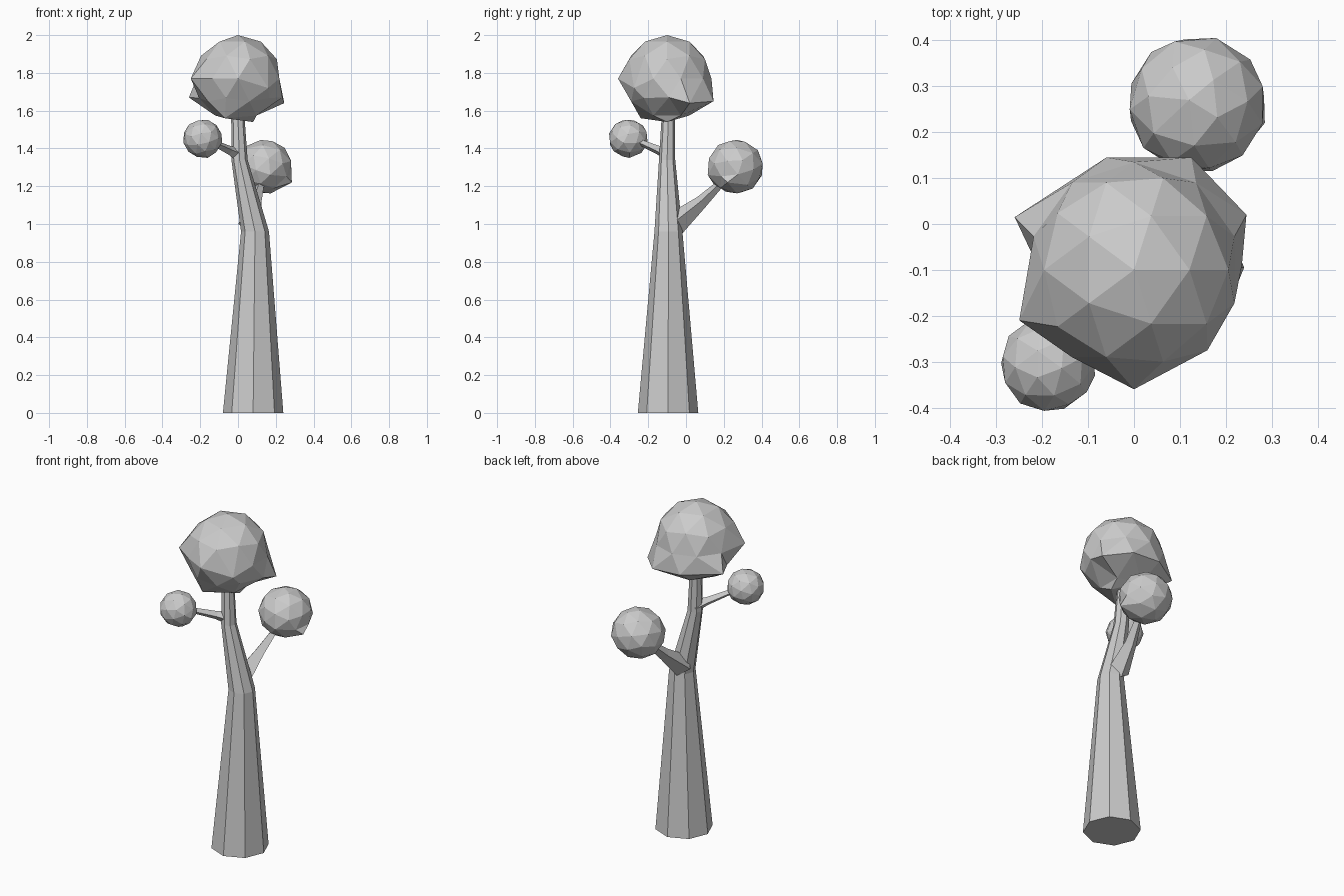
import bpy, bmesh
from math import cos, sin, pi
from mathutils import Vector, Euler

if "Cube" in bpy.data.objects:
    bpy.data.objects.remove(bpy.data.objects["Cube"])


def finish(bm, name):
    bmesh.ops.recalc_face_normals(bm, faces=bm.faces)
    mesh = bpy.data.meshes.new(name)
    bm.to_mesh(mesh)
    bm.free()
    obj = bpy.data.objects.new(name, mesh)
    bpy.context.collection.objects.link(obj)
    return obj


def limb(name, path, sides, upright=False):
    """Tapered tube through (x, y, z, radius) stations, capped at both ends."""
    bm = bmesh.new()
    pts = [Vector(p[:3]) for p in path]
    d = (pts[-1] - pts[0]).normalized()
    if upright:
        u, v = Vector((1, 0, 0)), Vector((0, 1, 0))
    else:
        u = d.cross(Vector((0, 0, 1))).normalized()
        v = u.cross(d)
    rings = []
    for p, st in zip(pts, path):
        rings.append([bm.verts.new(p + st[3] * (u * cos(2 * pi * i / sides) + v * sin(2 * pi * i / sides)))
                      for i in range(sides)])
    for a, b in zip(rings, rings[1:]):
        for i in range(sides):
            j = (i + 1) % sides
            bm.faces.new((a[i], a[j], b[j], b[i]))
    bm.faces.new(rings[0])
    bm.faces.new(rings[-1])
    return finish(bm, name)


def foliage(name, centre, size, pulls=(), rot=(0, 0, 0)):
    """Faceted ball; the vertex closest in direction to each pull is moved there."""
    bm = bmesh.new()
    bmesh.ops.create_icosphere(bm, subdivisions=2, radius=1)
    c, r = Vector(centre), Euler(rot).to_matrix()
    for v in bm.verts:
        p = r @ v.co
        v.co = c + Vector((p.x * size[0], p.y * size[1], p.z * size[2]))
    for target in map(Vector, pulls):
        t = (target - c).normalized()
        best = max(bm.verts, key=lambda v: (v.co - c).normalized().dot(t))
        best.co = target
    return finish(bm, name)


# Octagonal leaning trunk
limb("trunk", [(0.08, -0.095, 0, 0.16), (0.09, -0.093, 0.96, 0.074),
               (0.008, -0.1, 1.34, 0.043), (-0.002, -0.093, 1.60, 0.034)], 8, upright=True)

# Side branches
limb("back_branch", [(0.065, -0.06, 1.0, 0.065), (0.09, 0.08, 1.115, 0.035),
                     (0.13, 0.22, 1.25, 0.015)], 4)
limb("front_branch", [(0.01, -0.09, 1.365, 0.04), (-0.045, -0.145, 1.39, 0.024),
                      (-0.15, -0.26, 1.44, 0.015)], 4)

# Foliage balls
foliage("main_foliage", (0, -0.1, 1.77), (0.23, 0.235, 0.23),
        [(-0.26, 0.015, 1.67), (0.245, 0.02, 1.64), (0.055, 0.185, 1.57),
         (0.125, 0.145, 1.65), (0.235, -0.09, 1.67), (-0.25, -0.21, 1.77),
         (0, -0.36, 1.77), (0.16, -0.275, 1.72), (-0.06, 0.145, 1.66),
         (0.08, -0.1, 1.54), (-0.07, -0.24, 1.56)])
foliage("back_foliage", (0.137, 0.262, 1.303), (0.153, 0.15, 0.145),
        [(0.285, 0.22, 1.22), (0.17, 0.115, 1.26), (0.12, 0.27, 1.445)], (0.3, 0.2, 0.4))
foliage("front_foliage", (-0.188, -0.305, 1.453), (0.104, 0.106, 0.102),
        [(-0.085, -0.33, 1.43), (-0.16, -0.3, 1.35)], (0.2, -0.3, 0.3))
